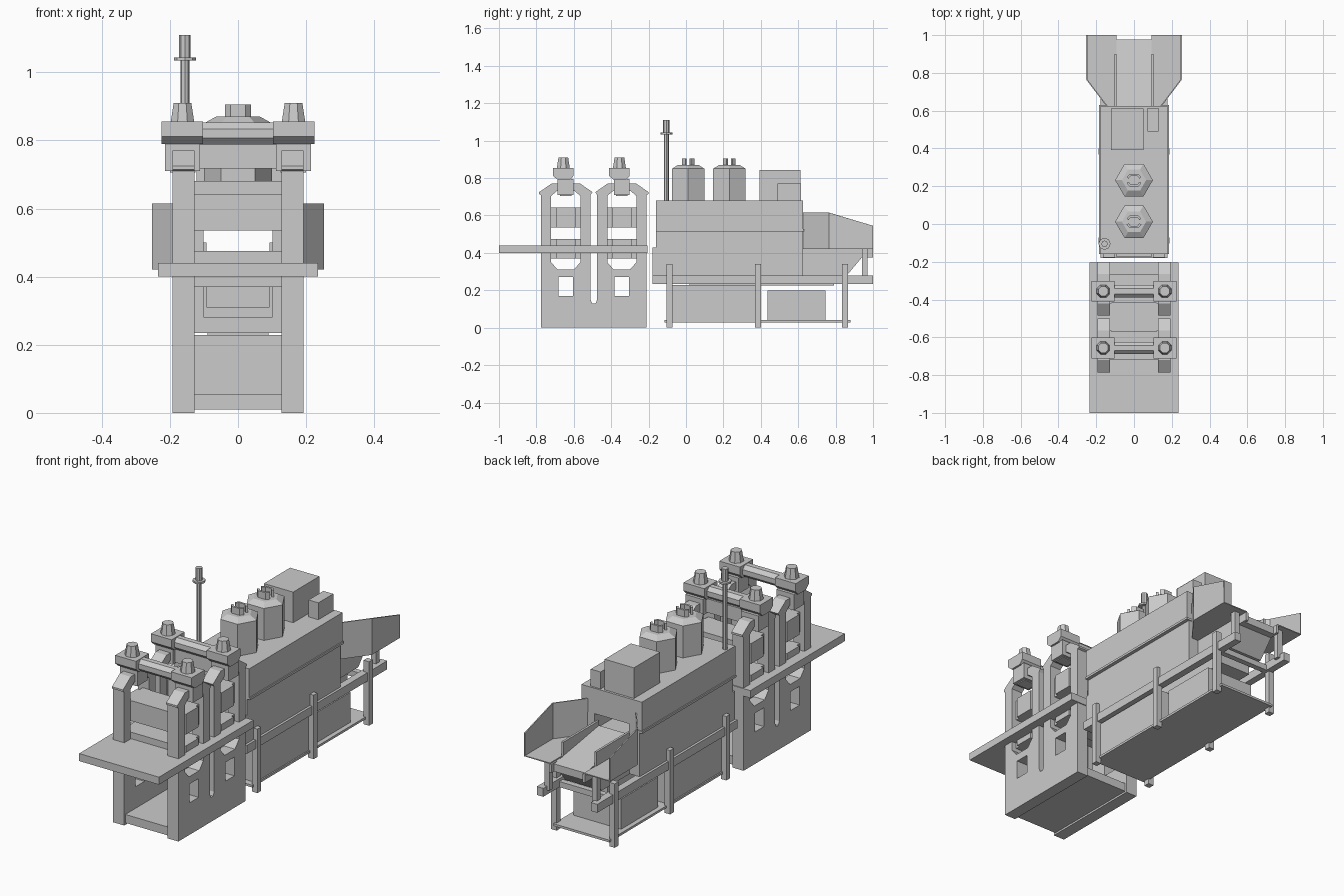
import bpy, bmesh, math
from mathutils import Matrix

if "Cube" in bpy.data.objects:
    bpy.data.objects.remove(bpy.data.objects["Cube"])


def add_mesh(name, mesh):
    for p in mesh.polygons:
        p.use_smooth = False
    ob = bpy.data.objects.new(name, mesh)
    bpy.context.collection.objects.link(ob)
    return ob


def box(name, x0, x1, y0, y1, z0, z1):
    bm = bmesh.new()
    bmesh.ops.create_cube(bm, size=1)
    for v in bm.verts:
        v.co = ((x0 + x1) / 2 + v.co.x * (x1 - x0),
                (y0 + y1) / 2 + v.co.y * (y1 - y0),
                (z0 + z1) / 2 + v.co.z * (z1 - z0))
    me = bpy.data.meshes.new(name)
    bm.to_mesh(me)
    bm.free()
    return add_mesh(name, me)


def pair(name, x0, x1, *yz):
    box(name + "_right", x0, x1, *yz)
    box(name + "_left", -x1, -x0, *yz)


def cyl(name, x, y, z, h, r1, r2, n, turn=0.0, axis='Z'):
    """Tapered n-sided drum; starts at z for axis Z, centred for axis X."""
    bm = bmesh.new()
    bmesh.ops.create_cone(bm, cap_ends=True, segments=n, radius1=r1, radius2=r2, depth=h)
    m = Matrix.Rotation(turn, 4, 'Z')
    if axis == 'X':
        m = Matrix.Translation((x, y, z)) @ Matrix.Rotation(math.pi / 2, 4, 'Y') @ m
    else:
        m = Matrix.Translation((x, y, z + h / 2)) @ m
    bm.transform(m)
    me = bpy.data.meshes.new(name)
    bm.to_mesh(me)
    bm.free()
    return add_mesh(name, me)


def profile(name, loops, x0, x1):
    """Side profile (y, z) with optional holes, extruded from x0 to x1."""
    cu = bpy.data.curves.new(name, 'CURVE')
    cu.dimensions, cu.fill_mode, cu.extrude = '2D', 'BOTH', (x1 - x0) / 2
    for pts in loops:
        sp = cu.splines.new('POLY')
        sp.points.add(len(pts) - 1)
        for p, (a, b) in zip(sp.points, pts):
            p.co = (a, b, 0, 1)
        sp.use_cyclic_u = True
    tmp = bpy.data.objects.new(name + "_tmp", cu)
    bpy.context.collection.objects.link(tmp)
    dg = bpy.context.evaluated_depsgraph_get()
    me = bpy.data.meshes.new_from_object(tmp.evaluated_get(dg))
    bpy.data.objects.remove(tmp)
    turn = Matrix.Rotation(math.pi / 2, 4, 'Z') @ Matrix.Rotation(math.pi / 2, 4, 'X')
    me.transform(Matrix.Translation(((x0 + x1) / 2, 0, 0)) @ turn)
    # weld the caps to the sides so the plate is one closed solid
    bm = bmesh.new()
    bm.from_mesh(me)
    bmesh.ops.remove_doubles(bm, verts=bm.verts, dist=1e-5)
    bmesh.ops.recalc_face_normals(bm, faces=bm.faces)
    bm.to_mesh(me)
    bm.free()
    return add_mesh(name, me)


def profile_pair(name, loops, x0, x1):
    profile(name + "_right", loops, x0, x1)
    profile(name + "_left", loops, -x1, -x0)


def sheet(name, verts, faces, t=0.006):
    me = bpy.data.meshes.new(name)
    me.from_pydata(verts, [], faces)
    ob = add_mesh(name, me)
    mod = ob.modifiers.new("thickness", 'SOLIDIFY')
    mod.thickness, mod.offset = t, 0
    return ob


# Rolling stand: two side frames with twin arched towers
outline = [(-.775, 0), (-.21, 0), (-.21, .71), (-.2, .715), (-.2, .725), (-.265, .77),
           (-.42, .77), (-.485, .725), (-.475, .71), (-.475, .15), (-.483, .13),
           (-.502, .13), (-.51, .15), (-.51, .71), (-.5, .725), (-.565, .77),
           (-.72, .77), (-.785, .725), (-.785, .715), (-.775, .71)]
loops = [outline]
for c in (-.643, -.343):
    w = .078
    loops.append([(c - w, .35), (c - w + .035, .31), (c + w - .035, .31), (c + w, .35),
                  (c + w, .705), (c + w - .03, .73), (c - w + .03, .73), (c - w, .705)])
    loops.append([(c - .038, .17), (c + .038, .17), (c + .038, .27), (c - .038, .27)])
profile_pair("stand_frame", loops, .127, .192)
box("stand_floor", -.13, .13, -.765, -.22, .01, .055)
box("work_table", -.235, .235, -1, -.205, .4, .44)

# Roll units in each tower, with adjusting screws, yokes and cross shaft
for i, c in enumerate((-.643, -.343)):
    n = str(i + 1)
    for part, z0, z1 in (("upper", .535, .643), ("lower", .37, .475)):
        box(part + "_roll_housing_" + n, -.128, .128, c - .075, c + .075, z0, z1)
        pair(part + "_roll_bearing_" + n, .12, .18, c - .053, c + .053, z0, z1)
        pair(part + "_roll_guide_" + n, .12, .165, c - .078, c + .078, z0, z1)
    y = c - .013
    cyl("cross_shaft_" + n, 0, y, .82, .24, .035, .035, 8, math.pi / 8, 'X')
    profile_pair("shaft_yoke_" + n, [[(y - .055, .855), (y + .055, .855), (y + .055, .812),
                 (y + .035, .79), (y - .03, .79), (y - .055, .812)]], .103, .225)
    pair("screw_block_" + n, .112, .215, y - .03, y + .055, .71, .795)
    pair("screw_nut_" + n, .125, .2, y - .018, y + .043, .705, .775)
    for s, side in ((1, "right"), (-1, "left")):
        cyl("screw_cap_%s_%s" % (n, side), s * .163, y, .85, .06, .038, .028, 8, math.pi / 8)
box("rear_tie_bar", -.115, .115, -.37, -.33, .717, .79)

# Furnace body with a tunnel running through
box("furnace_lower", -.165, .165, -.16, .625, .28, .46)
pair("furnace_wall", .102, .165, -.16, .625, .46, .56)
box("furnace_upper", -.178, .178, -.16, .625, .545, .68)
pair("furnace_upper_skirt", .102, .178, -.16, .625, .525, .55)
pair("furnace_rail", .15, .184, -.16, .63, .515, .527)
pair("door_frame", .1, .165, -.178, -.155, .28, .43)
box("door_sill", -.093, .093, -.175, -.155, .31, .37)

# Hexagonal tanks with bevelled lids and split collars
for i, y in enumerate((.012, .232)):
    n = str(i + 1)
    cyl("tank_" + n, 0, y, .675, .175, .1, .1, 6, math.pi / 6)
    cyl("tank_lid_" + n, 0, y, .85, .02, .1, .064, 6, math.pi / 6)
    for s, side in ((1, "rear"), (-1, "front")):
        sheet("tank_collar_%s_%s" % (n, side),
              [(px, y + s * py, z) for z in (.868, .906)
               for px, py in ((-.034, .012), (-.02, .028), (.02, .028), (.034, .012))],
              [(k, k + 1, k + 5, k + 4) for k in range(3)], .012)

# Control boxes and mast on the roof
box("control_cabinet", -.122, .05, .392, .612, .675, .843)
box("junction_box", .072, .13, .49, .615, .675, .77)
cyl("mast", -.156, -.105, .675, .37, .013, .013, 8)
cyl("mast_tip", -.156, -.105, 1.04, .07, .017, .017, 8)
cyl("mast_collar", -.156, -.105, 1.034, .01, .032, .032, 8)

# Undercarriage: bars, legs, base shelf and lower boxes
pair("carriage_bar", .14, .178, -.18, 1, .235, .28)
box("front_cross_bar", -.15, .15, -.18, -.14, .235, .28)
box("furnace_pan", -.09, .09, .02, .79, .225, .285)
for i, y in enumerate((-.088, .385, .85)):
    pair("leg_%d" % (i + 1), .155, .187, y - .016, y + .016, 0, .34)
pair("bar_post", .125, .155, .94, .97, .26, .42)
box("base_shelf", -.165, .165, -.115, .88, .028, .04)
box("rear_brace", -.165, .165, .835, .865, .235, .265)
box("burner_box", -.158, .158, -.08, .38, .038, .228)
box("fan_box", -.14, .14, .435, .745, .038, .2)

# Discharge chute, its side plates and guide rails
profile("discharge_chute", [[(.6, .28), (.86, .28), (.94, .375), (.978, .375),
                             (.978, .415), (.6, .475)]], -.092, .092)
profile_pair("chute_side", [[(.6, .28), (.86, .28), (.94, .375), (1, .375),
                             (1, .42), (.6, .42)]], .092, .106)
pair("chute_rail", .092, .104, .6, .9, .38, .5)

# Flared side trays
for s, side in ((1, "right"), (-1, "left")):
    low = [(.14, .62, .423), (.25, .765, .423), (.25, 1, .423), (.1, 1, .423), (.1, .62, .423)]
    top = [(.14, .62, .615), (.25, .765, .615), (.25, 1, .545)]
    sheet("tray_" + side, [(s * x, y, z) for x, y, z in low + top],
          [(0, 1, 2, 3, 4), (5, 6, 1, 0), (6, 7, 2, 1)])
